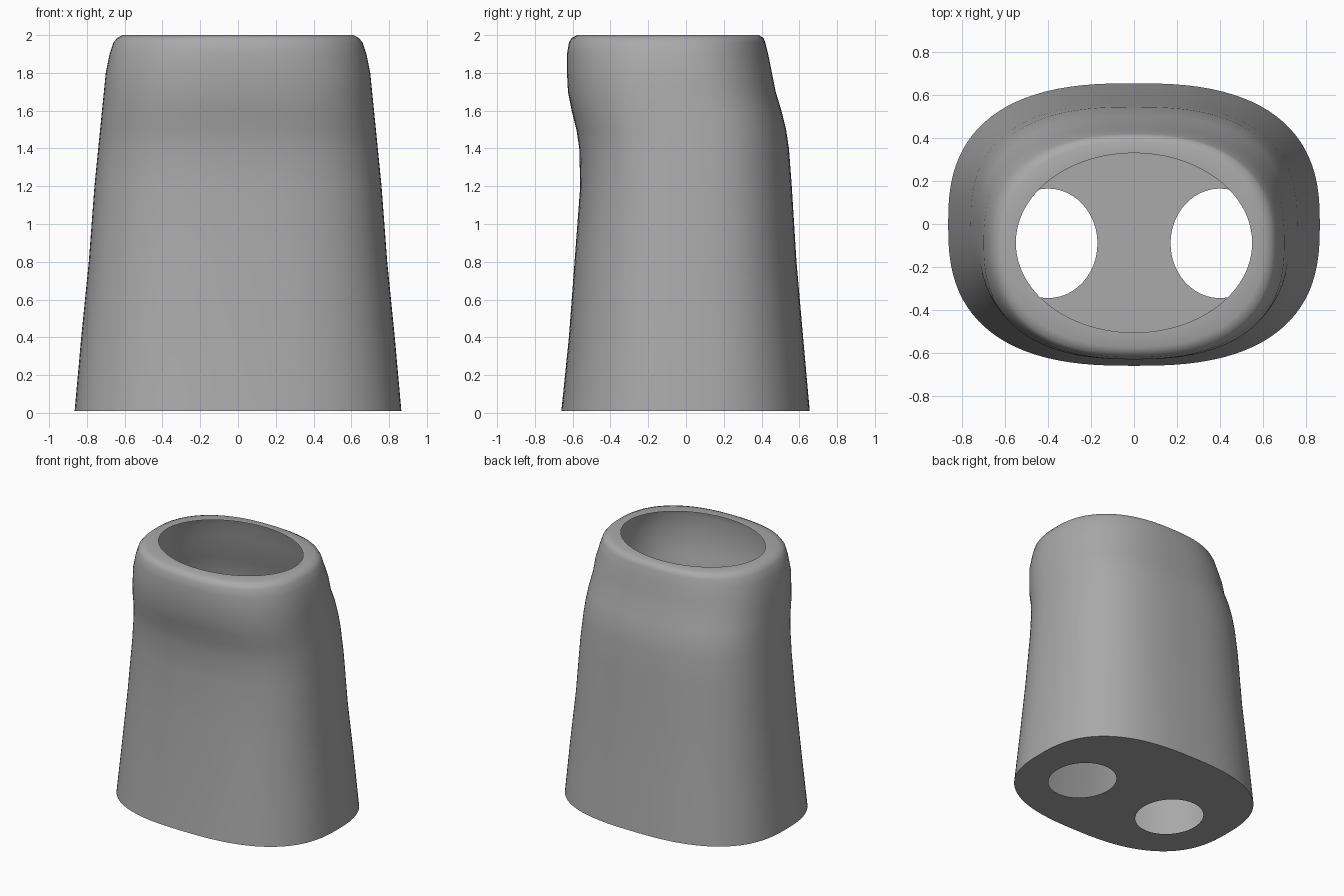
import bpy, bmesh
from math import sin, cos, pi

cube = bpy.data.objects.get("Cube")
if cube:
    bpy.data.objects.remove(cube, do_unlink=True)

grey = bpy.data.materials.new("plain grey")
grey.use_nodes = True
COLOUR = (0.4, 0.4, 0.4, 1)
grey.diffuse_color = COLOUR
grey.node_tree.nodes["Principled BSDF"].inputs["Base Color"].default_value = COLOUR

SEGMENTS = 96
# height, half width, front y, back y, squareness
SECTIONS = [
    (0.01, 0.865, -0.66, 0.655, 2.6),
    (0.4, 0.83, -0.62, 0.62, 2.6),
    (0.8, 0.79, -0.59, 0.585, 2.6),
    (1.2, 0.76, -0.56, 0.56, 2.6),
    (1.4, 0.74, -0.565, 0.545, 2.6),
    (1.5, 0.73, -0.58, 0.53, 2.6),
    (1.6, 0.72, -0.605, 0.505, 2.6),
    (1.7, 0.71, -0.625, 0.475, 2.5),
    (1.8, 0.70, -0.63, 0.455, 2.5),
    (1.9, 0.68, -0.63, 0.435, 2.4),
    (1.96, 0.66, -0.62, 0.42, 2.4),
    (1.985, 0.64, -0.605, 0.41, 2.4),
    (2.0, 0.61, -0.575, 0.385, 2.3),
    (2.0, 0.55, -0.505, 0.33, 2.0),   # edge of the neck opening
]


def oval(bm, z, cx, cy, rx, ry, power=2.0, count=SEGMENTS):
    """Ring of vertices on a superellipse."""
    def shape(v):
        return abs(v) ** (2 / power) * (1 if v >= 0 else -1)
    angles = [2 * pi * i / count for i in range(count)]
    return [bm.verts.new((cx + rx * shape(cos(a)), cy + ry * shape(sin(a)), z))
            for a in angles]


def loop_edges(bm, ring):
    edges = []
    for a, b in zip(ring, ring[1:] + ring[:1]):
        edges.append(bm.edges.get((a, b)) or bm.edges.new((a, b)))
    return edges


# Hollow body: lofted wall and inward shoulder
bm = bmesh.new()
rings = [oval(bm, z, 0, (front + back) / 2, rx, (back - front) / 2, power)
         for z, rx, front, back, power in SECTIONS]
for low, high in zip(rings, rings[1:]):
    for i in range(SEGMENTS):
        j = (i + 1) % SEGMENTS
        bm.faces.new((low[i], low[j], high[j], high[i]))

# Base plate with two oval openings
edges = loop_edges(bm, rings[0])
for side in (-1, 1):
    edges += loop_edges(bm, oval(bm, 0.01, side * 0.4, -0.09, 0.23, 0.255, count=48))
base = bmesh.ops.triangle_fill(bm, edges=edges, use_beauty=True, normal=(0, 0, -1))
for face in base["geom"]:
    if isinstance(face, bmesh.types.BMFace):
        face.normal_update()
        if face.normal.z > 0:
            face.normal_flip()

mesh = bpy.data.meshes.new("hollow_body")
bm.to_mesh(mesh)
bm.free()
mesh.materials.append(grey)
body = bpy.data.objects.new("hollow_body", mesh)
bpy.context.collection.objects.link(body)

bpy.ops.object.select_all(action="DESELECT")
body.select_set(True)
bpy.context.view_layer.objects.active = body
bpy.ops.object.shade_smooth_by_angle(angle=0.9)
